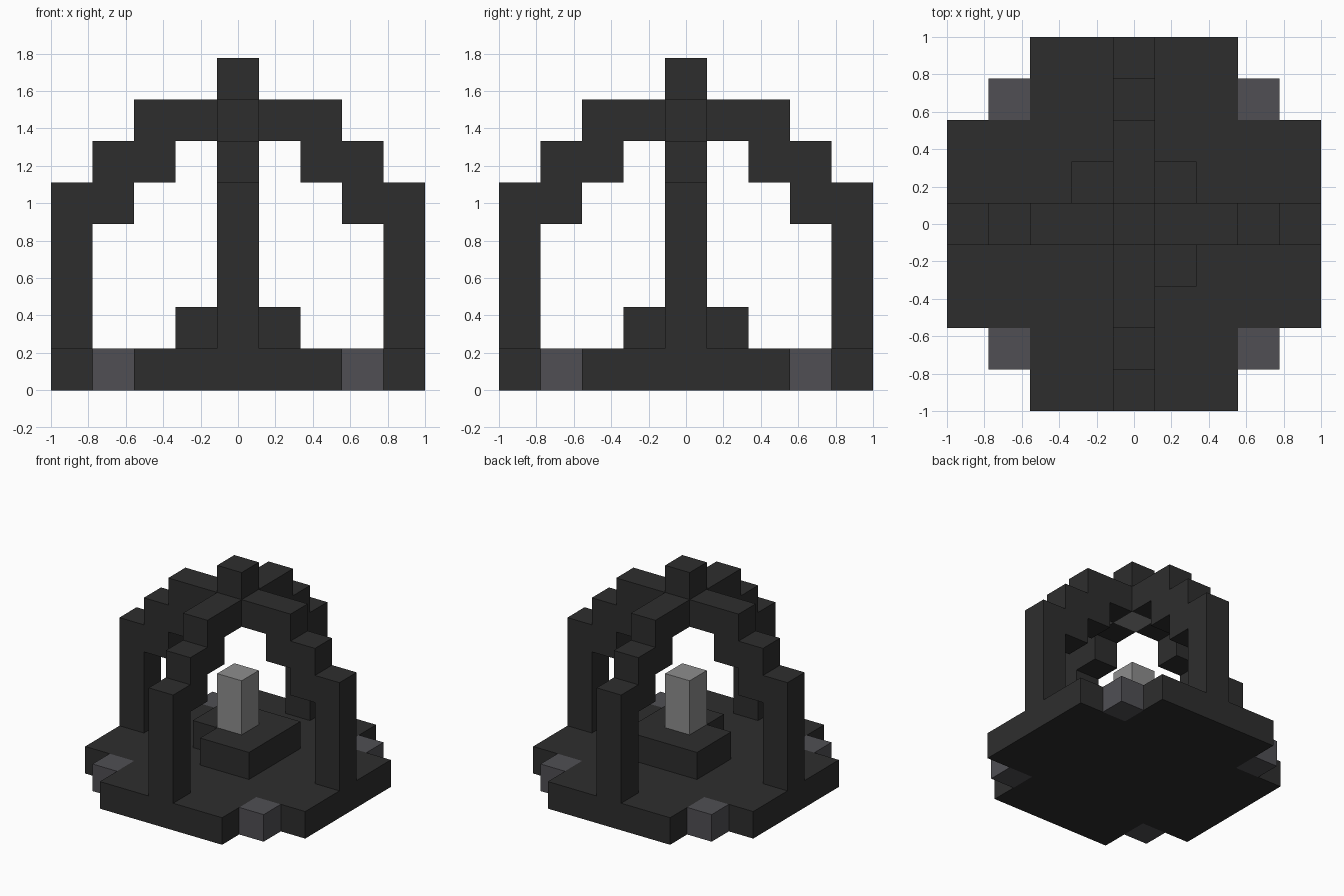
import bpy
import bmesh
from math import pi
from mathutils import Matrix

U = 2 / 9  # one block

cube = bpy.data.objects.get("Cube")
if cube:
    bpy.data.objects.remove(cube, do_unlink=True)


def make_material(name, rgb):
    mat = bpy.data.materials.new(name)
    mat.use_nodes = True
    color = (*rgb, 1)
    mat.diffuse_color = color
    mat.node_tree.nodes["Principled BSDF"].inputs["Base Color"].default_value = color
    return mat


DARK = make_material("charcoal", (0.027, 0.027, 0.027))
SLATE = make_material("slate grey", (0.08, 0.078, 0.088))
LIGHT = make_material("light grey", (0.27, 0.27, 0.27))


def prism(name, outline, depth, mat, matrix=Matrix()):
    """Extrude a flat outline (in blocks) along local z, then place it."""
    bm = bmesh.new()
    face = bm.faces.new([bm.verts.new((x, y, 0)) for x, y in outline])
    new = bmesh.ops.extrude_face_region(bm, geom=[face])["geom"]
    top = [v for v in new if isinstance(v, bmesh.types.BMVert)]
    bmesh.ops.translate(bm, verts=top, vec=(0, 0, depth))
    bm.transform(Matrix.Scale(U, 4) @ matrix)
    bmesh.ops.recalc_face_normals(bm, faces=bm.faces)
    mesh = bpy.data.meshes.new(name)
    bm.to_mesh(mesh)
    bm.free()
    mesh.materials.append(mat)
    obj = bpy.data.objects.new(name, mesh)
    bpy.context.collection.objects.link(obj)
    return obj


def block(name, x, y, z, height, mat):
    square = [(-.5, -.5), (.5, -.5), (.5, .5), (-.5, .5)]
    prism(name, square, height, mat, Matrix.Translation((x, y, z)))


# Cross-shaped floor with a block in each inner corner
arm = [(2.5, -4.5), (2.5, -2.5), (4.5, -2.5)]
floor = []
for turn in range(4):
    floor += arm
    arm = [(-y, x) for x, y in arm]
prism("floor", floor, 1, DARK)
for side, x in (("left", 3), ("right", -3)):
    for end, y in (("front", -3), ("back", 3)):
        block(f"{end}_{side}_corner_block", x, y, 0, 1, SLATE)

# Pedestal with one corner missing, and its pillar
pedestal = [(-.5, -1.5), (1.5, -1.5), (1.5, 1.5), (-1.5, 1.5), (-1.5, -.5), (-.5, -.5)]
prism("pedestal", pedestal, 1, DARK, Matrix.Translation((0, 0, 1)))
block("pillar", 0, 0, 2, 2, LIGHT)

# Four stepped half arches meeting at the keystone
rib = [(.5, 7), (2.5, 7), (2.5, 6), (3.5, 6), (3.5, 5), (4.5, 5), (4.5, 1),
       (3.5, 1), (3.5, 4), (2.5, 4), (2.5, 5), (1.5, 5), (1.5, 6), (.5, 6)]
upright = Matrix.Rotation(pi / 2, 4, "X") @ Matrix.Translation((0, 0, -.5))
for i, side in enumerate(("left", "back", "right", "front")):
    prism(f"{side}_arch", rib, 1, DARK, Matrix.Rotation(i * pi / 2, 4, "Z") @ upright)
block("keystone", 0, 0, 6, 1, LIGHT)
block("top_block", 0, 0, 7, 1, DARK)
